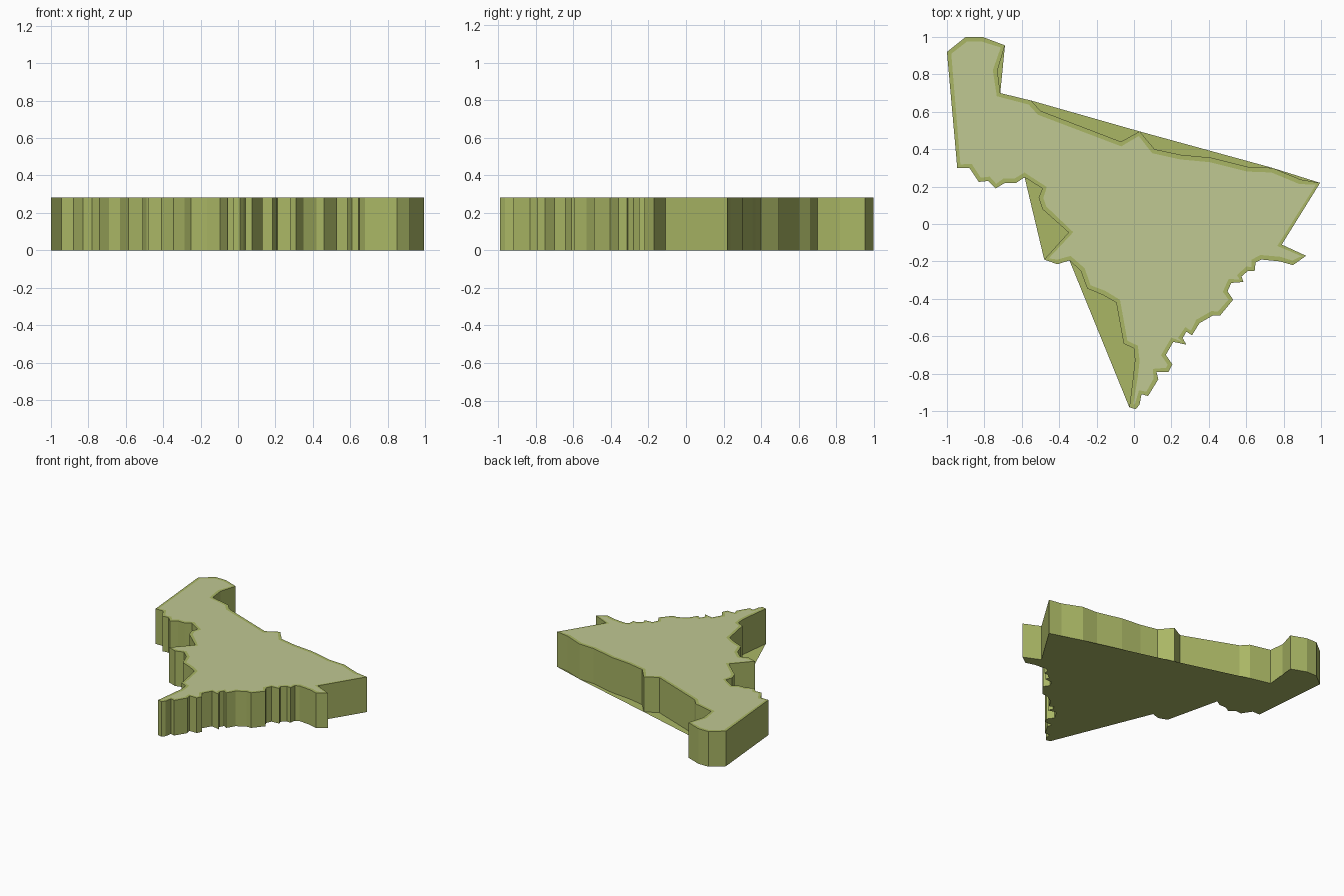
import bpy, bmesh

if "Cube" in bpy.data.objects:
    bpy.data.objects.remove(bpy.data.objects["Cube"])

H = 0.283

# Outline of the slab, clockwise from the upper-left corner, split by side
NORTH = [(-1, .92), (-.90, 1), (-.81, 1), (-.69, .955), (-.73, .82), (-.715, .70),
         (-.55, .66), (-.50, .605), (-.07, .44), (.03, .495), (.11, .40), (.25, .37),
         (.41, .355), (.61, .305), (.74, .30), (.89, .238), (.995, .22)]
EAST = [(.79, -.11), (.92, -.17), (.85, -.22), (.78, -.20), (.68, -.19), (.65, -.205),
        (.645, -.25), (.61, -.25), (.575, -.28), (.585, -.31), (.52, -.315), (.50, -.36),
        (.53, -.405), (.46, -.49), (.42, -.49), (.35, -.53), (.31, -.595), (.28, -.575),
        (.26, -.61), (.28, -.645), (.21, -.63), (.17, -.70), (.205, -.75), (.185, -.79),
        (.12, -.79), (.13, -.83), (.075, -.92), (.04, -.91), (.03, -.965), (.01, -.99)]
WEST = [(-.025, -.98), (-.005, -.82), (.005, -.73), (0, -.665), (-.055, -.64),
        (-.095, -.42), (-.165, -.38), (-.25, -.345), (-.285, -.25), (-.345, -.195),
        (-.41, -.215), (-.48, -.19), (-.35, -.045), (-.49, .08), (-.51, .14),
        (-.49, .19), (-.585, .25), (-.63, .22), (-.69, .22), (-.74, .19), (-.78, .23),
        (-.83, .225), (-.88, .30), (-.945, .30)]


def material(name, colour):
    m = bpy.data.materials.new(name)
    m.diffuse_color = (*colour, 1)
    m.use_nodes = True
    m.node_tree.nodes["Principled BSDF"].inputs["Base Color"].default_value = m.diffuse_color
    return m


def finish(name, bm, mats):
    me = bpy.data.meshes.new(name)
    bm.to_mesh(me)
    bm.free()
    for m in mats:
        me.materials.append(m)
    ob = bpy.data.objects.new(name, me)
    bpy.context.collection.objects.link(ob)
    return ob


def outline_face(bm, pts, z):
    return bm.faces.new([bm.verts.new((x, y, z)) for x, y in pts])


olive = material("olive", (.40, .47, .13))
pale = material("pale_olive", (.53, .58, .29))

# Upright walls with a rim and a paler inset top
bm = bmesh.new()
top = outline_face(bm, (NORTH + EAST + WEST)[::-1], H)
walls = bmesh.ops.extrude_edge_only(bm, edges=top.edges[:])
for v in walls["geom"]:
    if isinstance(v, bmesh.types.BMVert):
        v.co.z = 0
bmesh.ops.recalc_face_normals(bm, faces=bm.faces[:])
bmesh.ops.inset_region(bm, faces=[top], thickness=.025, use_even_offset=False)
top.material_index = 1
finish("map_slab", bm, [olive, pale])

# Flat base sheet that bridges the larger bays with straight edges
north_base = NORTH[:4] + NORTH[5:7] + [NORTH[9], NORTH[14], NORTH[16]]
west_base = WEST[:1] + WEST[9:12] + WEST[16:]
bm = bmesh.new()
outline_face(bm, north_base + EAST + west_base, 0)
finish("base_sheet", bm, [olive])
